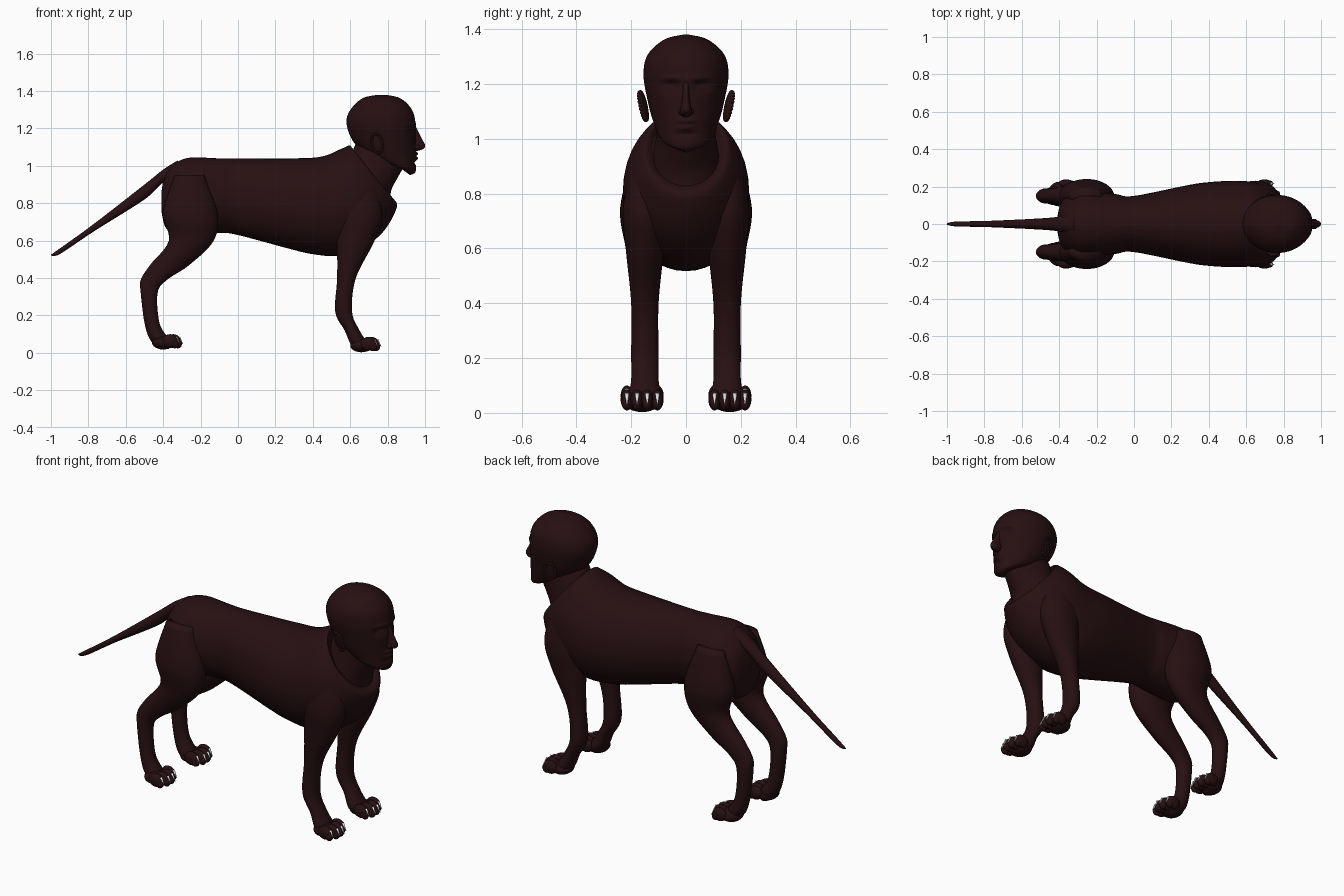
import bpy, bmesh, math
from mathutils import Vector, Matrix

if "Cube" in bpy.data.objects:
    bpy.data.objects.remove(bpy.data.objects["Cube"])


def material(name, color):
    mat = bpy.data.materials.new(name)
    mat.use_nodes = True
    mat.diffuse_color = (*color, 1)
    shader = mat.node_tree.nodes["Principled BSDF"]
    shader.inputs["Base Color"].default_value = (*color, 1)
    return mat


skin = material("dark brown skin", (.02, .005, .006))
ivory = material("pale claw", (.8, .8, .8))


def finish(bm, name, mat, mirror):
    """Turn a bmesh into a smooth object, mirrored to the other side if paired."""
    bmesh.ops.recalc_face_normals(bm, faces=bm.faces)
    for face in bm.faces:
        face.smooth = True
    mesh = bpy.data.meshes.new(name)
    bm.to_mesh(mesh)
    bm.free()
    mesh.materials.append(mat)
    part = bpy.data.objects.new(name, mesh)
    bpy.context.collection.objects.link(part)
    if mirror:
        modifier = part.modifiers.new("other side", "MIRROR")
        modifier.use_axis = (False, True, False)
        modifier.use_mirror_merge = False


def spline(a, b, c, d, t):
    """Smooth curve that passes through b and c."""
    cubic = t * (3 * (b - c) + d - a)
    return b + t / 2 * (c - a + t * (2 * a - 5 * b + 4 * c - d + cubic))


def smooth_rows(rows, steps):
    rows = [Vector(row) for row in rows]
    padded = [rows[0], *rows, rows[-1]]
    for quad in zip(padded, padded[1:], padded[2:], padded[3:]):
        for step in range(steps):
            yield spline(*quad, step / steps)
    yield rows[-1]


def no_lean(along):
    return 0


def loft(name, rows, y=0, upright=False, lean=no_lean, sides=32, steps=6, strokes=()):
    """Each row is an oval section: low end, high end, place along the spine,
    half width. Upright sections span z along x; others span x along z.
    The low end is shifted along the spine by the lean rule."""
    bm = bmesh.new()
    rings = []
    for low, high, along, width in smooth_rows(rows, steps):
        ring = []
        for k in range(sides):
            angle = math.tau * k / sides
            blend = (1 + math.cos(angle)) / 2
            span = low + (high - low) * blend
            spine = along + lean(along) * (1 - blend)
            x, z = (spine, span) if upright else (span, spine)
            ring.append(bm.verts.new((x, y + width * math.sin(angle), z)))
        rings.append(ring)
    for ring, following in zip(rings, rings[1:]):
        for k in range(sides):
            bm.faces.new((ring[k - 1], ring[k], following[k], following[k - 1]))
    bm.faces.new(rings[0])
    bm.faces.new(rings[-1])
    # Sculpt strokes push the front outward or inward with a soft falloff
    for side, height, wide, tall, push in strokes:
        for vert in bm.verts:
            if vert.co.x > .8:
                across = (abs(vert.co.y) - side) / wide
                up = (vert.co.z - height) / tall
                vert.co.x += push * math.exp(-across ** 2 - up ** 2)
    finish(bm, name, skin, mirror=y > 0)


def add_ellipsoid(bm, centre, radii, turn=Matrix()):
    place = Matrix.Translation(centre) @ turn @ Matrix.Diagonal((*radii, 1))
    bmesh.ops.create_uvsphere(bm, u_segments=20, v_segments=12, radius=1, matrix=place)


# Torso: sections fan forward at the chest, ending in the open neckline
def chest_fan(x):
    return max(0, x - .35)


loft("torso", [
    (.76, .86, -.41, .04),
    (.66, .97, -.38, .13),
    (.63, 1.04, -.28, .18),
    (.64, 1.04, -.1, .16),
    (.63, 1.04, 0, .15),
    (.55, 1.04, .3, .21),
    (.52, 1.05, .45, .23),
    (.62, 1.09, .55, .22),
    (.78, 1.11, .6, .16),
    (.83, 1.08, .58, .12),
], upright=True, lean=chest_fan, sides=40)


# Neck: the nape sits higher than the throat
def nape_rise(z):
    return .14


loft("neck", [
    (.62, .81, .79, .12),
    (.61, .82, .87, .12),
    (.61, .85, .93, .11),
    (.64, .89, 1, .1),
], lean=nape_rise)


# Head: sections tip down toward the chin; then sockets, lids, brows and lips
def jaw_tip(z):
    return (1.38 - z) * .15


loft("head", [
    (.84, .92, .95, .03),
    (.74, .95, .97, .09),
    (.65, .95, 1.04, .12),
    (.6, .95, 1.12, .14),
    (.58, .95, 1.22, .155),
    (.61, .93, 1.3, .14),
    (.67, .87, 1.36, .08),
    (.75, .79, 1.38, .01),
], lean=jaw_tip, sides=128, steps=14, strokes=[
    (.055, 1.19, .03, .02, -.022),
    (.055, 1.185, .018, .009, .012),
    (.05, 1.22, .04, .01, .008),
    (0, 1.065, .03, .009, .014),
    (0, 1.04, .03, .009, .014),
    (0, 1.015, .04, .008, -.008),
])

# Nose
loft("nose", [
    (.93, .96, 1.08, .01),
    (.93, .99, 1.09, .022),
    (.93, 1, 1.11, .02),
    (.93, .98, 1.15, .013),
    (.93, .95, 1.21, .01),
], sides=20)
bm = bmesh.new()
add_ellipsoid(bm, (.96, .02, 1.1), (.017, .008, .011))
finish(bm, "nostril_wings", skin, mirror=True)

# Ears: a thin shell with a raised rim, flared outward and backward
flare = Matrix.Rotation(-.2, 4, "X") @ Matrix.Rotation(-.15, 4, "Y") @ Matrix.Rotation(.3, 4, "Z")
bm = bmesh.new()
ear = Vector((.745, .153, 1.12))
add_ellipsoid(bm, ear, (.034, .009, .058), flare)
for k in range(24):
    angle = math.tau * k / 24
    edge = flare @ Vector((.03 * math.cos(angle), .004, .052 * math.sin(angle)))
    add_ellipsoid(bm, ear + edge, (.008, .008, .008))
finish(bm, "ears", skin, mirror=True)

# Tail
loft("tail", [
    (.92, 1.03, -.32, .06),
    (.91, .98, -.4, .04),
    (.82, .9, -.5, .03),
    (.65, .69, -.77, .017),
    (.53, .56, -.95, .013),
    (.52, .525, -1, .004),
], upright=True, sides=16)

# Legs, from shoulder or hip down to the ankle
loft("front_legs", [
    (.57, .71, .95, .04),
    (.53, .77, .75, .08),
    (.53, .73, .6, .07),
    (.53, .63, .4, .05),
    (.52, .61, .22, .05),
    (.57, .65, .12, .05),
    (.6, .69, .05, .06),
    (.63, .68, .01, .03),
], y=.15)
loft("hind_legs", [
    (-.34, -.18, .95, .04),
    (-.4, -.11, .75, .09),
    (-.37, -.13, .6, .07),
    (-.47, -.26, .47, .05),
    (-.52, -.38, .39, .04),
    (-.52, -.43, .32, .04),
    (-.5, -.42, .16, .04),
    (-.47, -.37, .07, .05),
    (-.42, -.37, .02, .03),
], y=.15)

# Paws: a pad and four toes set on an arc, each with a hooked claw
for name, x, floor in (("front", .66, 0), ("hind", -.4, .015)):
    paw, claws = bmesh.new(), bmesh.new()
    add_ellipsoid(paw, (x, .16, floor + .04), (.06, .066, .037))
    for k in range(4):
        offset = k - 1.5
        toe = Vector((x + .055 - .008 * offset ** 2, .16 + .037 * offset, floor + .048))
        add_ellipsoid(paw, toe, (.042, .023, .037))
        add_ellipsoid(paw, toe + Vector((.025, 0, -.015)), (.022, .018, .024))
        hook = Matrix.Translation(toe + Vector((.042, 0, .002))) @ Matrix.Rotation(2.6, 4, "Y")
        bmesh.ops.create_cone(claws, cap_ends=True, segments=10, radius1=.008,
                              radius2=.001, depth=.045, matrix=hook)
    finish(paw, name + "_paws", skin, mirror=True)
    finish(claws, name + "_claws", ivory, mirror=True)
